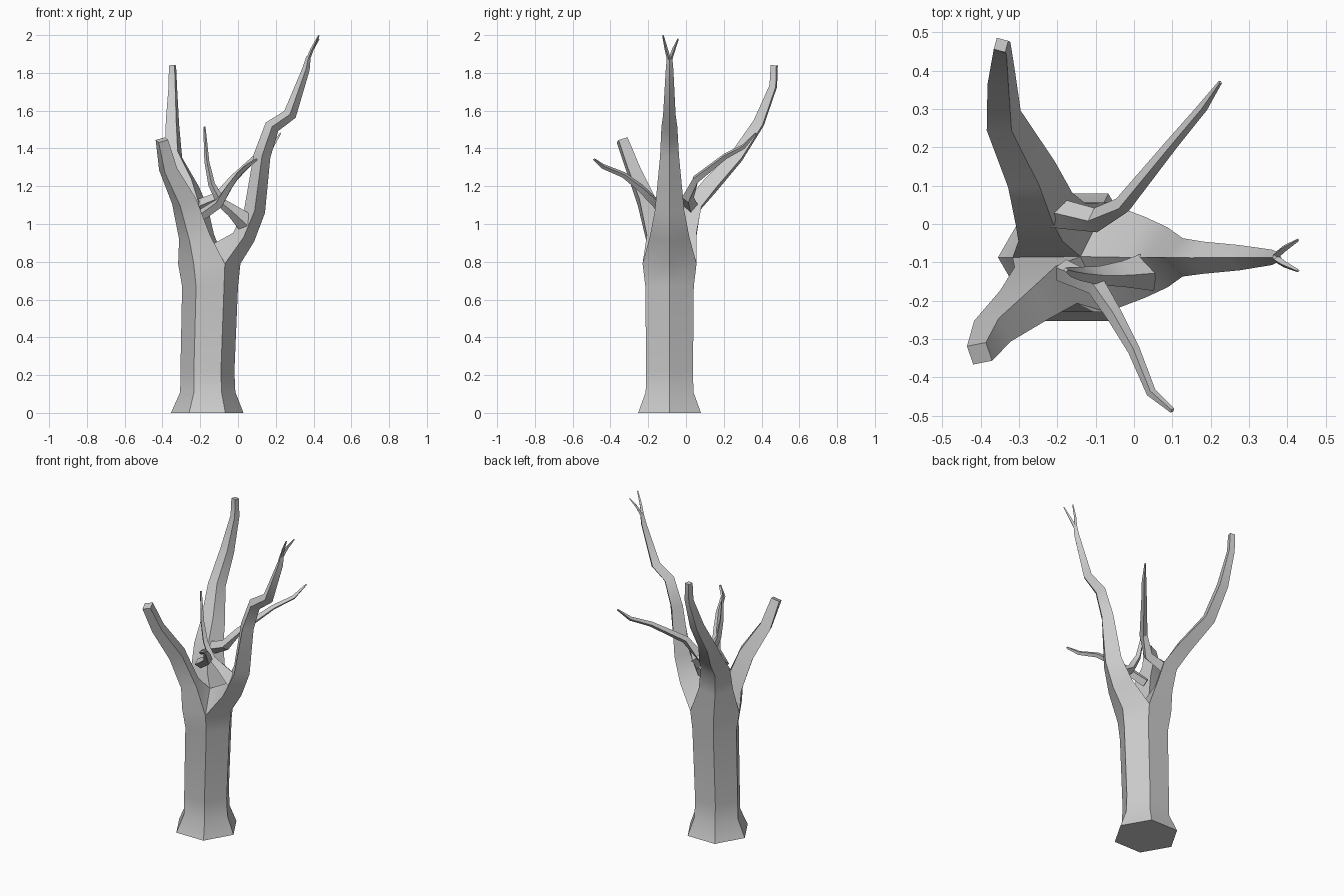
import bpy, bmesh
from math import cos, sin, pi
from mathutils import Vector

if "Cube" in bpy.data.objects:
    bpy.data.objects.remove(bpy.data.objects["Cube"])


def frame(points, i, outward):
    # in-plane and sideways axes of a cross-section square to the path
    t = (points[min(i + 1, len(points) - 1)] - points[max(i - 1, 0)]).normalized()
    o = (outward - t * outward.dot(t)).normalized()
    return o, t.cross(o)


def bridge(bm, lower, upper):
    n = len(lower)
    for i in range(n):
        j = (i + 1) % n
        bm.faces.new((lower[i], lower[j], upper[j], upper[i]))


def loft(bm, rows, outward, start=None):
    # four-sided tube: each row is x, y, z, depth, width
    pts = [Vector(r[:3]) for r in rows]
    outward = Vector(outward)
    last = start
    for i, r in enumerate(rows):
        o, s = frame(pts, i, outward)
        offsets = (o * r[3], s * r[4], -o * r[3], -s * r[4])
        ring = [bm.verts.new(pts[i] + d) for d in offsets]
        if last:
            bridge(bm, last, ring)
        else:
            bm.faces.new(ring[::-1])
        last = ring
    bm.faces.new(last)


def finish(bm, name):
    bmesh.ops.recalc_face_normals(bm, faces=bm.faces)
    mesh = bpy.data.meshes.new(name)
    bm.to_mesh(mesh)
    bm.free()
    ob = bpy.data.objects.new(name, mesh)
    bpy.context.collection.objects.link(ob)
    bpy.ops.object.select_all(action='DESELECT')
    ob.select_set(True)
    bpy.context.view_layer.objects.active = ob
    bpy.ops.object.shade_smooth_by_angle()


def twig(name, rows, outward):
    bm = bmesh.new()
    loft(bm, [(x, y, z, r, r) for x, y, z, r in rows], outward)
    finish(bm, name)


# hexagonal trunk with flared foot
bm = bmesh.new()
last = None
for x, z, r in [(-.163, 0, .192), (-.16, .11, .146), (-.162, .22, .143),
                (-.148, .67, .148), (-.152, .79, .165)]:
    ring = [bm.verts.new((x + r * cos(k * pi / 3), -.087 + r * sin(k * pi / 3), z))
            for k in range(6)]
    if last:
        bridge(bm, last, ring)
    else:
        bm.faces.new(ring[::-1])
    last = ring

# the trunk top splits into three rhombi, one for each main limb
c = bm.verts.new((-.14, -.085, .89))
h = last
right = [(.03, -.087, .93, .06, .105), (.088, -.087, 1.07, .056, .078),
         (.127, -.087, 1.36, .045, .05), (.18, -.088, 1.515, .04, .042),
         (.275, -.088, 1.58, .035, .033), (.36, -.087, 1.82, .02, .02),
         (.373, -.087, 1.885, .012, .014)]
back = [(-.215, .005, .95, .06, .1), (-.235, .04, 1.1, .05, .085),
        (-.268, .13, 1.205, .05, .07), (-.34, .27, 1.36, .042, .052),
        (-.347, .385, 1.535, .036, .042), (-.345, .462, 1.73, .024, .026),
        (-.347, .467, 1.84, .022, .022)]
left = [(-.23, -.16, .93, .06, .095), (-.285, -.21, 1.12, .055, .075),
        (-.37, -.28, 1.29, .042, .055), (-.403, -.338, 1.445, .036, .038)]
loft(bm, right, (1, 0, 0), [h[0], h[1], c, h[5]])
loft(bm, back, (-.5, .87, 0), [h[2], h[3], c, h[1]])
loft(bm, left, (-.5, -.87, 0), [h[4], h[5], c, h[3]])
finish(bm, "trunk_and_limbs")

# thin twigs
for name, y, z in (("fork_front", -.122, 1.998), ("fork_back", -.042, 1.98)):
    twig(name, [(.366, -.087, 1.86, .011), (.392, (y - .087) / 2, 1.925, .009),
                (.428, y, z, .004)], (0, 1, 0))
twig("front_twig", [(-.19, -.12, 1.05, .03), (-.10, -.16, 1.11, .027),
                    (-.05, -.24, 1.19, .021), (0, -.33, 1.26, .016),
                    (.045, -.44, 1.305, .013), (.1, -.487, 1.342, .007)], (0, 0, 1))
twig("inner_twig", [(.05, -.12, 1.0, .055), (-.03, -.13, 1.07, .034),
                    (-.09, -.135, 1.115, .025), (-.14, -.13, 1.21, .018),
                    (-.165, -.125, 1.33, .013), (-.178, -.12, 1.515, .006)], (1, 0, 0))
twig("back_twig", [(-.21, .03, 1.09, .04), (-.1, .01, 1.14, .032),
                   (-.03, .05, 1.235, .023), (.1, .21, 1.36, .016),
                   (.18, .305, 1.41, .013), (.225, .37, 1.48, .005)], (0, 0, 1))
